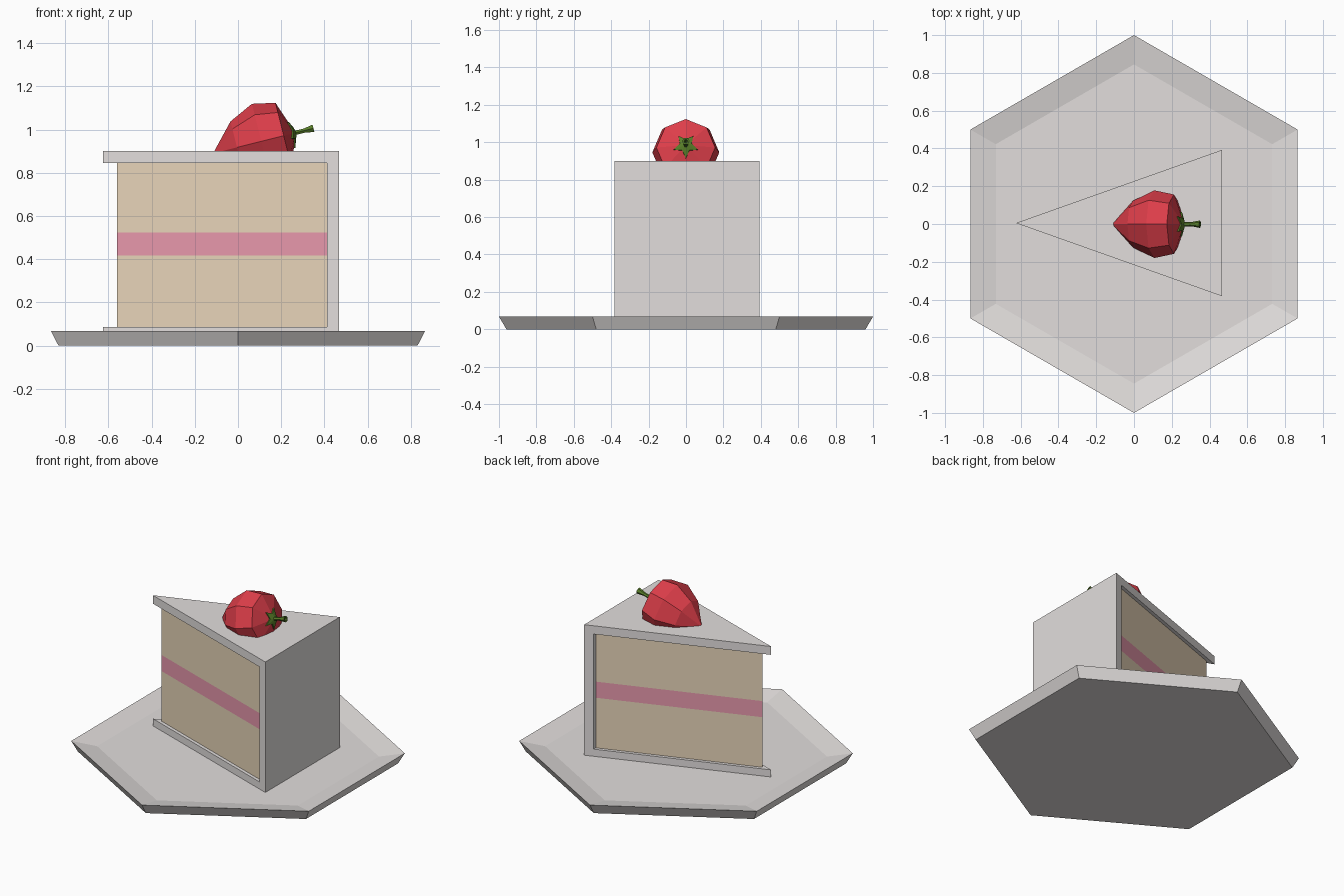
import bpy, bmesh, math
from mathutils import Vector

if "Cube" in bpy.data.objects:
    bpy.data.objects.remove(bpy.data.objects["Cube"])


def mat(name, rgb):
    m = bpy.data.materials.new(name)
    m.diffuse_color = (*rgb, 1)
    m.use_nodes = True
    m.node_tree.nodes["Principled BSDF"].inputs["Base Color"].default_value = m.diffuse_color
    return m


cream = mat("cream_white", (0.76, 0.73, 0.72))
sponge = mat("sponge_tan", (0.80, 0.66, 0.48))
jam = mat("jam_pink", (0.82, 0.32, 0.42))
red = mat("berry_red", (0.73, 0.048, 0.068))
green = mat("leaf_green", (0.10, 0.21, 0.022))


def finish(name, bm, *mats):
    bmesh.ops.recalc_face_normals(bm, faces=bm.faces)
    me = bpy.data.meshes.new(name)
    bm.to_mesh(me)
    bm.free()
    for m in mats:
        me.materials.append(m)
    ob = bpy.data.objects.new(name, me)
    bpy.context.collection.objects.link(ob)
    return ob


def lathe(bm, rings, n, origin, axis, start=0.0):
    """Rings of (radius, distance along axis); radius 0 makes a pole."""
    axis = Vector(axis).normalized()
    side = Vector((0, 1, 0))
    up = side.cross(axis)
    loops = []
    for r, t in rings:
        c = Vector(origin) + axis * t
        angs = [start + 2 * math.pi * i / n for i in range(n)] if r else [0]
        loops.append([bm.verts.new(c + r * (side * math.cos(a) + up * math.sin(a)))
                      for a in angs])
    for a, b in zip(loops, loops[1:]):
        for i in range(n):
            j = (i + 1) % n
            if len(a) == 1:
                bm.faces.new((a[0], b[i], b[j]))
            elif len(b) == 1:
                bm.faces.new((a[i], a[j], b[0]))
            else:
                bm.faces.new((a[i], a[j], b[j], b[i]))
    for loop in (loops[0], loops[-1]):
        if len(loop) > 2:
            bm.faces.new(loop)


# Hexagonal dished plate
bm = bmesh.new()
lathe(bm, [(0.96, 0), (1.0, 0.068), (0.845, 0.04)], 6, (0, 0, 0), (0, 0, 1))
finish("plate", bm, cream)

# Wedge dimensions
TIP, BACK, SLOPE, YC = -0.625, 0.467, 0.355, 0.005

# Frosting: C-shaped side profile spread out along the wedge
profile = [(TIP, 0.9), (BACK, 0.9), (BACK, 0.04), (TIP, 0.04),
           (TIP, 0.087), (0.412, 0.087), (0.412, 0.845), (TIP, 0.845)]
bm = bmesh.new()
sides = []
for s in (-1, 1):
    if s == -1:
        sides.append([bm.verts.new((x, YC - SLOPE * (x - TIP), z)) for x, z in profile])
    else:  # the wedge tip is shared by both sides
        sides.append([sides[0][i] if x == TIP else bm.verts.new((x, YC + SLOPE * (x - TIP), z))
                      for i, (x, z) in enumerate(profile)])
# each cap as three flat pieces would show seams, so keep one polygon per side
for side in sides:
    bm.faces.new(side)
for i in range(8):
    j = (i + 1) % 8
    quad = list(dict.fromkeys((sides[0][i], sides[0][j], sides[1][j], sides[1][i])))
    if len(quad) > 2:
        bm.faces.new(quad)
finish("frosting", bm, cream)

# Sponge with a jam band, coloured by height
bm = bmesh.new()
ct, cb = -0.56, 0.412
hw = SLOPE * (cb - ct)
rows = [[bm.verts.new(p) for p in ((ct, YC, z), (cb, YC - hw, z), (cb, YC + hw, z))]
        for z in (0.086, 0.417, 0.523, 0.846)]
for a, b in zip(rows, rows[1:]):
    for i in range(3):
        j = (i + 1) % 3
        bm.faces.new((a[i], a[j], b[j], b[i]))
bm.faces.new(rows[0])
bm.faces.new(rows[-1])
for f in bm.faces:
    f.material_index = int(0.42 < f.calc_center_median().z < 0.52)
finish("cake_layers", bm, sponge, jam)

# Strawberry lying on its side
O, AX = Vector((0.265, -0.001, 0.985)), Vector((0.97, 0, 0.242)).normalized()
bm = bmesh.new()
lathe(bm, [(0, -0.392), (0.124, -0.278), (0.179, -0.162), (0.157, -0.055), (0, 0)], 8, O, AX)
finish("strawberry", bm, red)

# Five-pointed leaf star hugging the top of the berry
bm = bmesh.new()
side, up = Vector((0, 1, 0)), Vector((0, 1, 0)).cross(AX)
layers = []
for off in (-0.004, 0.007):
    ring = []
    for i in range(10):
        r = 0.033 if i % 2 else 0.068
        a = math.pi / 2 + math.pi * i / 5
        ring.append(bm.verts.new(O + AX * (off - 0.35 * r)
                                 + r * (side * math.cos(a) + up * math.sin(a))))
    layers.append((bm.verts.new(O + AX * off), ring))
for c, ring in layers:
    for i in range(10):
        bm.faces.new((c, ring[i], ring[(i + 1) % 10]))
for i in range(10):
    j = (i + 1) % 10
    bm.faces.new((layers[0][1][i], layers[0][1][j], layers[1][1][j], layers[1][1][i]))
finish("leaf_star", bm, green)

# Flared stem with a small hollow end
bm = bmesh.new()
lathe(bm, [(0.012, -0.01), (0.011, 0.04), (0.02, 0.087), (0.011, 0.087), (0, 0.065)], 6, O, AX)
finish("stem", bm, green)
